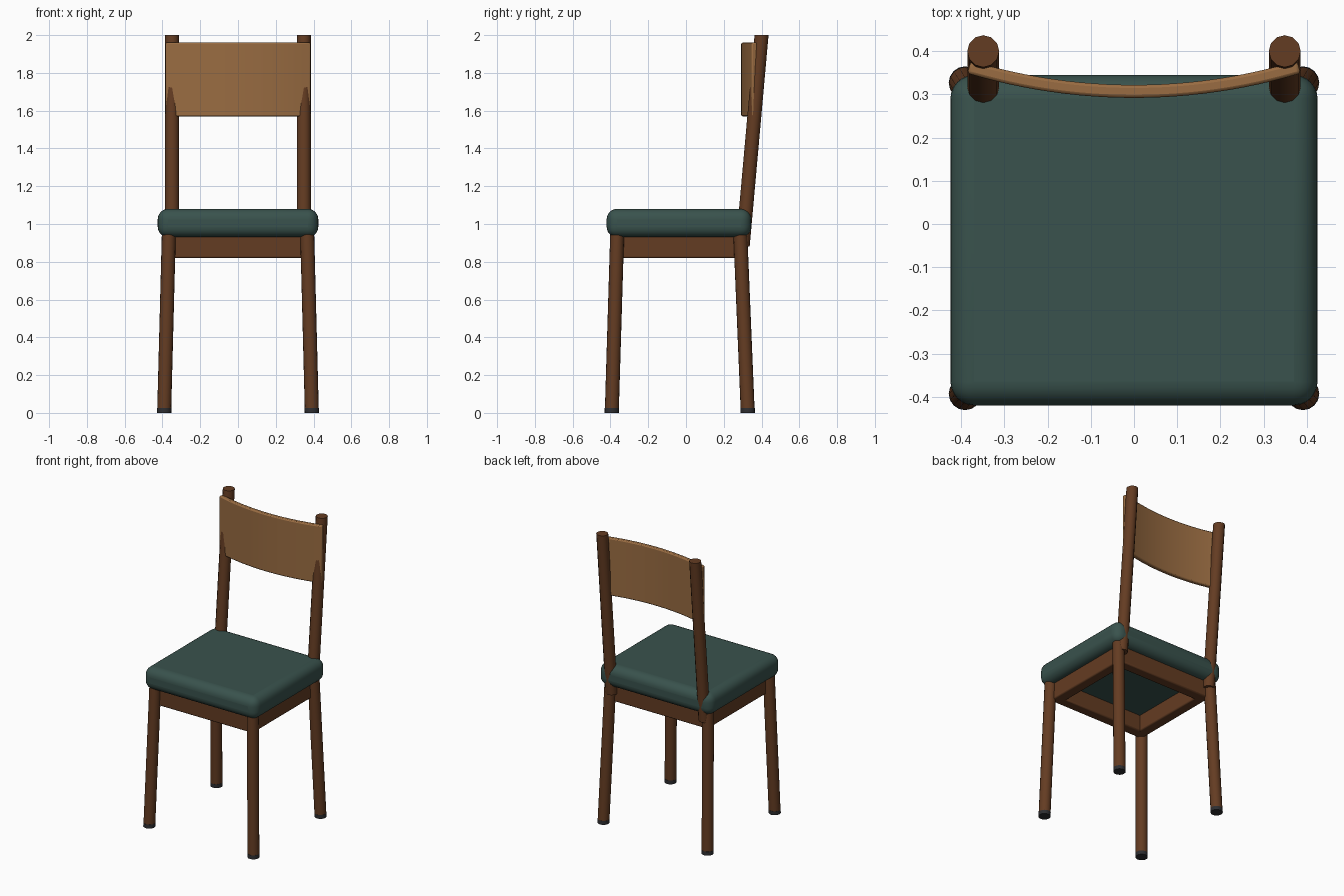
import bpy, bmesh, math
from mathutils import Vector

if "Cube" in bpy.data.objects:
    bpy.data.objects.remove(bpy.data.objects["Cube"], do_unlink=True)


def material(name, rgb):
    m = bpy.data.materials.new(name)
    m.use_nodes = True
    m.diffuse_color = (*rgb, 1)
    m.node_tree.nodes["Principled BSDF"].inputs["Base Color"].default_value = (*rgb, 1)
    return m


dark_wood = material("dark wood", (0.127, 0.045, 0.016))
light_wood = material("light wood", (0.32, 0.15, 0.054))
green_fabric = material("green fabric", (0.041, 0.085, 0.074))
rubber = material("black rubber", (0.027, 0.027, 0.03))


def finish(name, bm, mat, bevel=0, segments=2):
    """Turn a bmesh into a smooth-shaded object with an optional bevel."""
    bmesh.ops.recalc_face_normals(bm, faces=bm.faces)
    mesh = bpy.data.meshes.new(name)
    bm.to_mesh(mesh)
    bm.free()
    mesh.materials.append(mat)
    ob = bpy.data.objects.new(name, mesh)
    bpy.context.collection.objects.link(ob)
    if bevel:
        mod = ob.modifiers.new("rounded edges", "BEVEL")
        mod.width, mod.segments = bevel, segments
        mod.limit_method = "ANGLE"
    bpy.ops.object.select_all(action="DESELECT")
    ob.select_set(True)
    bpy.context.view_layer.objects.active = ob
    bpy.ops.object.shade_smooth_by_angle(angle=math.radians(40))
    return ob


def strut(name, start, end, radius, mat, sides=16):
    """Slanted round bar with level ends."""
    start, end = Vector(start), Vector(end)
    bm = bmesh.new()
    bmesh.ops.create_cone(bm, cap_ends=True, segments=sides, radius1=radius,
                          radius2=radius, depth=1)
    for v in bm.verts:
        centre = end if v.co.z > 0 else start
        v.co = centre + Vector((v.co.x, v.co.y, 0))
    return finish(name, bm, mat)


def box(name, low, high, mat, bevel, segments=2):
    low, high = Vector(low), Vector(high)
    bm = bmesh.new()
    bmesh.ops.create_cube(bm, size=1)
    for v in bm.verts:
        v.co = (low + high) / 2 + v.co * (high - low)
    return finish(name, bm, mat, bevel, segments)


# Splayed legs with rubber feet, and leaning back posts
for side, s in (("left", 1), ("right", -1)):
    for end, y_foot, y_top in (("front", -0.393, -0.364), ("back", 0.327, 0.287)):
        foot = Vector((0.391 * s, y_foot, 0))
        top = Vector((0.366 * s, y_top, 0.96))
        joint = foot.lerp(top, 0.027)
        strut(f"{end}_{side}_leg", joint, top, 0.037, dark_wood)
        strut(f"{end}_{side}_foot", foot, joint, 0.038, rubber)
    strut(f"{side}_back_post", (0.349 * s, 0.300, 0.88), (0.349 * s, 0.400, 2),
          0.037, dark_wood, 12)
    # Side rails
    x = sorted((0.295 * s, 0.365 * s))
    box(f"{side}_rail", (x[0], -0.36, 0.82), (x[1], 0.285, 0.94), dark_wood, 0.008)

# Front and back rails
box("front_rail", (-0.36, -0.365, 0.82), (0.36, -0.295, 0.94), dark_wood, 0.008)
box("back_rail", (-0.36, 0.22, 0.82), (0.36, 0.29, 0.94), dark_wood, 0.008)

# Seat cushion
box("seat_cushion", (-0.425, -0.42, 0.93), (0.425, 0.345, 1.08), green_fabric, 0.055, 6)

# Curved backrest panel, an arc swept upward
bm = bmesh.new()
radius, thick, steps = 1.34, 0.03, 24
half_angle = math.asin(0.386 / radius)
angles = [half_angle * (2 * i / steps - 1) for i in range(steps + 1)]


def arc(r):
    return [bm.verts.new((r * math.sin(a), 0.292 + radius - r * math.cos(a), 1.57))
            for a in angles]


front, back = arc(radius), arc(radius - thick)
faces = [bm.faces.new((front[i], front[i + 1], back[i + 1], back[i]))
         for i in range(steps)]
raised = bmesh.ops.extrude_face_region(bm, geom=faces)["geom"]
bmesh.ops.translate(bm, vec=(0, 0, 0.39),
                    verts=[g for g in raised if isinstance(g, bmesh.types.BMVert)])
finish("backrest_panel", bm, light_wood, 0.007)
